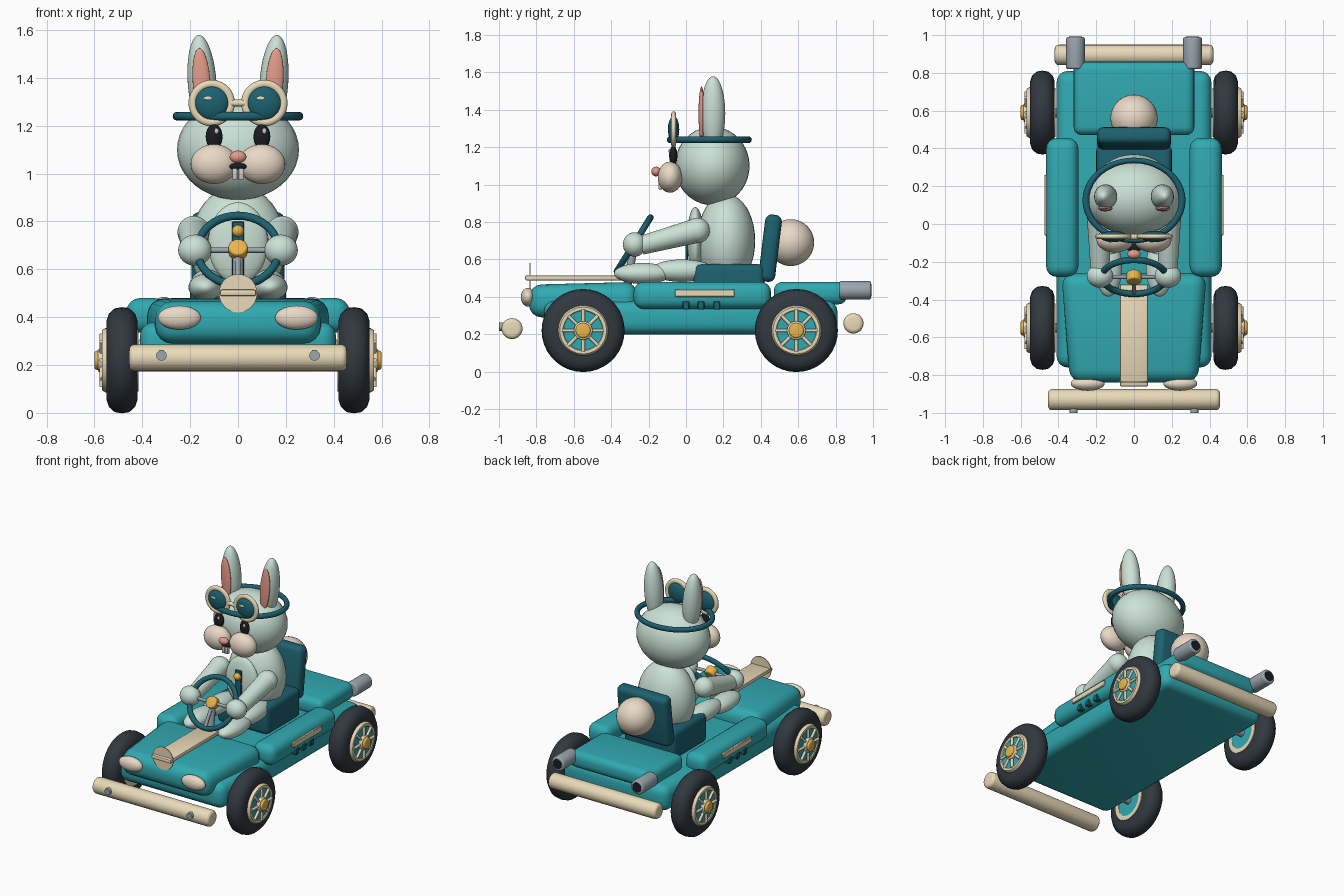
import bpy, bmesh, math
from mathutils import Vector, Matrix

if "Cube" in bpy.data.objects:
    bpy.data.objects.remove(bpy.data.objects["Cube"])

def mat(name, r, g, b):
    m = bpy.data.materials.new(name)
    m.diffuse_color = (r, g, b, 1)
    m.use_nodes = True
    m.node_tree.nodes["Principled BSDF"].inputs["Base Color"].default_value = m.diffuse_color
    return m

TEAL = mat("teal", .03, .40, .44)
DARK = mat("dark_teal", .012, .12, .16)
FUR = mat("fur", .60, .76, .68)
CREAM = mat("cream", .82, .70, .48)
BLUSH = mat("blush", .82, .70, .57)
PINK = mat("salmon", .78, .33, .25)
GOLD = mat("gold", .82, .46, .07)
RUBBER = mat("rubber", .03, .04, .05)
STEEL = mat("steel", .32, .38, .42)
BLACK = mat("black", .01, .012, .015)
WHITE = mat("white", .9, .9, .88)

def finish(ob, name, m, angle=40):
    ob.name = ob.data.name = name
    ob.data.materials.append(m)
    bpy.ops.object.select_all(action='DESELECT')
    ob.select_set(True)
    bpy.context.view_layer.objects.active = ob
    bpy.ops.object.shade_smooth_by_angle(angle=math.radians(angle))
    return ob

def from_bm(bm, name, m, angle=40):
    bmesh.ops.recalc_face_normals(bm, faces=bm.faces)
    me = bpy.data.meshes.new(name)
    bm.to_mesh(me)
    bm.free()
    ob = bpy.data.objects.new(name, me)
    bpy.context.collection.objects.link(ob)
    return finish(ob, name, m, angle)

def box(name, m, lo, hi, bevel=0.0, seg=4, tilt=0, front=(1, 0)):
    """Rounded box from corner lo to hi; front = (x scale, z drop) of the -y face top."""
    lo, hi = Vector(lo), Vector(hi)
    bm = bmesh.new()
    bmesh.ops.create_cube(bm, size=1)
    for v in bm.verts:
        v.co *= hi - lo
        if v.co.y < 0:
            v.co.x *= front[0]
            if v.co.z > 0:
                v.co.z -= front[1]
    if bevel:
        bmesh.ops.bevel(bm, geom=bm.edges[:], offset=bevel, segments=seg, profile=.5, affect='EDGES')
    bm.transform(Matrix.Translation((lo + hi) / 2) @ Matrix.Rotation(math.radians(tilt), 4, 'X'))
    return from_bm(bm, name, m)

def ball(name, m, loc, r, rot=(0, 0, 0)):
    bpy.ops.mesh.primitive_uv_sphere_add(segments=32, ring_count=20, location=loc, rotation=rot)
    ob = bpy.context.object
    ob.scale = r if isinstance(r, tuple) else (r, r, r)
    return finish(ob, name, m, 60)

def rod(name, m, a, b, r, bevel=0.0, r2=None):
    """Cylinder (or cone) between two points, optionally with rounded ends."""
    a, b = Vector(a), Vector(b)
    d = b - a
    bm = bmesh.new()
    bmesh.ops.create_cone(bm, cap_ends=True, segments=28, radius1=r, radius2=r2 or r, depth=d.length)
    if bevel:
        rim = [e for e in bm.edges if abs(e.verts[0].co.z - e.verts[1].co.z) < 1e-5]
        bmesh.ops.bevel(bm, geom=rim, offset=bevel, segments=4, profile=.5, affect='EDGES')
    bm.transform(Matrix.Translation((a + b) / 2) @ d.to_track_quat('Z', 'Y').to_matrix().to_4x4())
    return from_bm(bm, name, m)

def ring(name, m, loc, R, r, rot=(0, 0, 0), scale=(1, 1, 1)):
    bpy.ops.mesh.primitive_torus_add(major_radius=R, minor_radius=r, major_segments=40,
                                     minor_segments=12, location=loc, rotation=rot)
    ob = bpy.context.object
    ob.scale = scale
    return finish(ob, name, m, 60)

def lathe(name, m, prof, center, side):
    """Spin a closed (x, radius) profile about the wheel axle."""
    bm = bmesh.new()
    vs = [bm.verts.new((side * x, 0, r)) for x, r in prof]
    es = [bm.edges.new((vs[i], vs[(i + 1) % len(vs)])) for i in range(len(vs))]
    bmesh.ops.spin(bm, geom=vs + es, cent=(0, 0, 0), axis=(1, 0, 0), angle=2 * math.pi, steps=36)
    bmesh.ops.remove_doubles(bm, verts=bm.verts, dist=1e-5)
    bm.transform(Matrix.Translation(center))
    return from_bm(bm, name, m)

# Kart body
box("chassis", TEAL, (-.41, -.76, .20), (.41, .81, .38), .06)
box("hood", TEAL, (-.385, -.84, .29), (.385, -.26, .48), .07, front=(.88, .015))
box("rear_deck", TEAL, (-.32, .47, .36), (.32, .86, .48), .045)
box("hood_stripe", CREAM, (-.075, -.86, .488), (.075, -.32, .515), .008, 2)
rod("hood_badge", CREAM, (0, -.838, .50), (0, -.832, .50), .08)

# Bumpers
rod("front_bumper", CREAM, (-.455, -.93, .23), (.455, -.93, .23), .056, .022)
rod("rear_bumper", CREAM, (-.42, .895, .258), (.42, .895, .258), .054, .022)

# Seat
box("seat_base", DARK, (-.20, .04, .37), (.20, .42, .575), .035)
box("seat_back", DARK, (-.195, .405, .48), (.195, .495, .84), .035, tilt=-7)

for s in (-1, 1):
    # Side pods with trim and vents
    a, b = sorted((s * .295, s * .465))
    box("side_pod", TEAL, (a, -.28, .335), (b, .455, .48), .055)
    a, b = sorted((s * .455, s * .475))
    box("pod_trim", CREAM, (a, -.06, .40), (b, .26, .44), .004, 1)
    for y in (0, .08, .165):
        a, b = sorted((s * .43, s * .467))
        box("pod_vent", DARK, (a, y - .018, .332), (b, y + .018, .375), .004, 1)
    # Lights, bumper bolts and exhausts
    ball("headlight", BLUSH, (s * .245, -.845, .398), (.09, .038, .05))
    rod("bumper_bolt", STEEL, (s * .32, -.95, .24), (s * .32, -1, .24), .022)
    rod("exhaust", STEEL, (s * .31, .82, .435), (s * .31, .99, .435), .05, .012)
    rod("exhaust_hole", BLACK, (s * .31, .97, .435), (s * .31, .993, .435), .034)
    # Wheels
    for y in (-.55, .59):
        c = Vector((s * .485, y, .22))
        tyre = [(-.065, .11), (-.065, .165), (-.055, .195), (-.03, .217), (0, .222),
                (.03, .217), (.055, .195), (.065, .165), (.065, .11)]
        lathe("tyre", RUBBER, tyre, c, s)
        lathe("rim_ring", CREAM, [(-.07, .10), (-.07, .13), (.07, .134), (.084, .125), (.084, .108), (.07, .10)], c, s)
        rod("wheel_disc", TEAL, c - Vector((s * .068, 0, 0)), c + Vector((s * .078, 0, 0)), .107)
        for k in range(8):
            t = k * math.pi / 4
            d = Vector((0, math.cos(t), math.sin(t)))
            o = c + Vector((s * .085, 0, 0))
            rod("spoke", CREAM, o + d * .03, o + d * .112, .009)
        rod("hub", CREAM, c + Vector((s * .07, 0, 0)), c + Vector((s * .1, 0, 0)), .05, .008)
        rod("hub_cap", GOLD, c + Vector((s * .08, 0, 0)), c + Vector((s * .115, 0, 0)), .04, .01)
for y in (-.55, .59):
    rod("axle", STEEL, (-.46, y, .225), (.46, y, .225), .025)

# Steering wheel
hub = Vector((0, -.28, .68))
lean = Vector((0, -.85, .53))
ring("steering_wheel", DARK, hub, .17, .017, lean.to_track_quat('Z', 'Y').to_euler())
rod("steering_spoke_across", STEEL, hub - Vector((.165, 0, 0)), hub + Vector((.165, 0, 0)), .011)
rod("steering_spoke_down", STEEL, hub, hub - Vector((0, .09, .144)), .011)
rod("steering_hub", GOLD, hub - lean * .025, hub + lean * .03, .04, .01)
rod("steering_column", STEEL, hub, (0, -.31, .47), .022)

# Driver torso
ball("torso", FUR, (0, .215, .70), (.20, .155, .25))
ball("belly", FUR, (0, .05, .71), (.125, .045, .17))
box("tie", DARK, (-.025, -.004, .55), (.025, .012, .80), .004, 1)
ball("tie_pin", GOLD, (0, -.005, .76), .025)
ball("tail", BLUSH, (0, .56, .69), .125)

# Head and face
ball("head", FUR, (0, .14, 1.10), (.255, .20, .21))
ball("nose", PINK, (0, -.16, 1.07), (.035, .025, .026))
ball("mouth", BLACK, (0, -.125, 1.03), (.04, .022, .014))
ring("goggle_strap", DARK, (0, .125, 1.24), .255, .018, scale=(1, .83, 1))
rod("goggle_bridge", CREAM, (-.03, -.068, 1.295), (.03, -.068, 1.295), .014)

for s in (-1, 1):
    # Ears
    tilt = (0, math.radians(4 * s), 0)
    ball("ear", FUR, (s * .15, .145, 1.38), (.06, .065, .20), tilt)
    ball("inner_ear", PINK, (s * .152, .083, 1.38), (.037, .016, .145), tilt)
    # Face
    ball("cheek", BLUSH, (s * .10, -.085, 1.04), (.098, .066, .083))
    ball("eye", BLACK, (s * .10, -.068, 1.155), (.035, .022, .053))
    ball("eye_glint", WHITE, (s * .10 + .01, -.087, 1.178), (.009, .006, .012))
    a, b = sorted((s * .002, s * .024))
    box("tooth", WHITE, (a, -.148, .975), (b, -.125, 1.022), .004, 2)
    # Goggles
    ring("goggle_frame", CREAM, (s * .11, -.066, 1.295), .08, .017, (math.pi / 2, 0, 0), (1, 1, .8))
    ball("goggle_lens", DARK, (s * .11, -.066, 1.295), (.072, .03, .072))
    ball("lens_glint", CREAM, (s * .11 - .015, -.092, 1.315), (.018, .005, .008))
    # Arms, hands and feet
    shoulder, wrist = Vector((s * .185, .06, .755)), Vector((s * .18, -.24, .675))
    rod("arm", FUR, shoulder, wrist, .066, r2=.05)
    ball("shoulder", FUR, shoulder, .068)
    ball("hand", FUR, (s * .18, -.275, .68), (.07, .062, .065))
    ball("leg", FUR, (s * .13, -.02, .54), (.068, .17, .06))
    ball("foot", FUR, (s * .135, -.23, .525), (.072, .155, .056))
